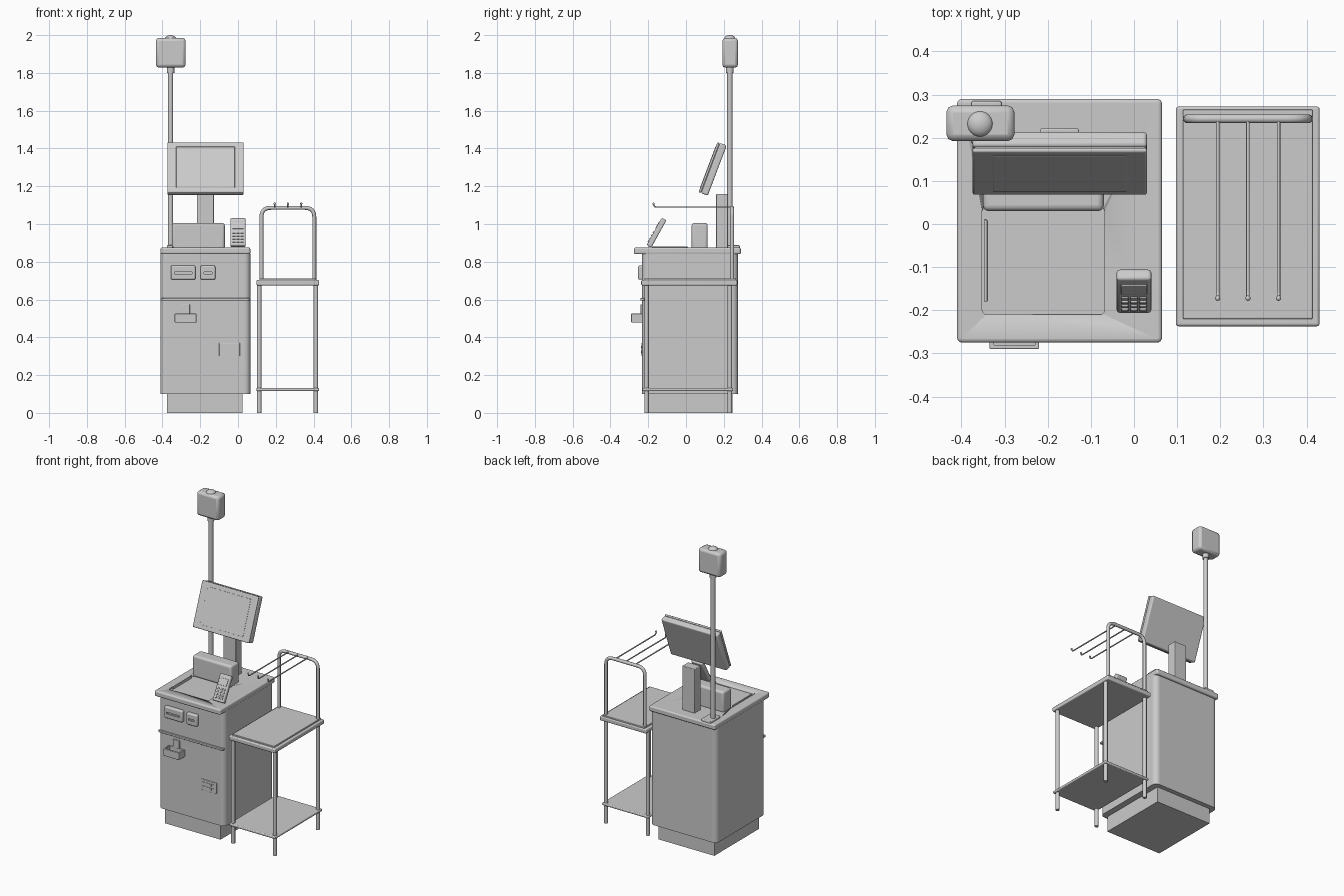
import bpy
from math import radians
from mathutils import Matrix, Vector

if "Cube" in bpy.data.objects:
    bpy.data.objects.remove(bpy.data.objects["Cube"])

grey = bpy.data.materials.new("plain_grey")
grey.use_nodes = True
grey.diffuse_color = (0.6, 0.6, 0.6, 1)
grey.node_tree.nodes["Principled BSDF"].inputs["Base Color"].default_value = (0.6, 0.6, 0.6, 1)


def finish(ob, name):
    ob.name = name
    ob.data.materials.clear()
    ob.data.materials.append(grey)
    return ob


def smooth(ob):
    bpy.ops.object.select_all(action="DESELECT")
    ob.select_set(True)
    bpy.context.view_layer.objects.active = ob
    bpy.ops.object.shade_smooth_by_angle(angle=radians(40))


def box(name, x, y, z, bevel=0.0, upright=0.0, segments=3):
    """Box from (min, max) ranges; 'upright' rounds only the vertical edges."""
    ranges = (x, y, z)
    bpy.ops.mesh.primitive_cube_add(size=1, location=[(a + b) / 2 for a, b in ranges])
    ob = finish(bpy.context.object, name)
    ob.data.transform(Matrix.Diagonal([b - a for a, b in ranges] + [1]))
    if upright:
        weight = ob.data.attributes.new("bevel_weight_edge", "FLOAT", "EDGE")
        for e in ob.data.edges:
            a, b = (ob.data.vertices[i].co for i in e.vertices)
            weight.data[e.index].value = 1.0 if abs(a.z - b.z) > 1e-4 else 0.0
        m = ob.modifiers.new("corners", "BEVEL")
        m.limit_method, m.width, m.segments = "WEIGHT", upright, 5
    if bevel:
        m = ob.modifiers.new("edges", "BEVEL")
        m.limit_method, m.angle_limit = "ANGLE", radians(50)
        m.width, m.segments = bevel, segments
    if bevel or upright:
        smooth(ob)
    return ob


def cylinder(name, x, y, z, radius, sides=20):
    bpy.ops.mesh.primitive_cylinder_add(vertices=sides, radius=radius, depth=z[1] - z[0],
                                        location=(x, y, sum(z) / 2))
    ob = finish(bpy.context.object, name)
    smooth(ob)
    return ob


def ball(name, location, radius, scale=(1, 1, 1)):
    bpy.ops.mesh.primitive_uv_sphere_add(segments=24, ring_count=12, radius=radius, location=location)
    ob = finish(bpy.context.object, name)
    ob.scale = scale
    smooth(ob)
    return ob


def tube(name, points, radius, bend):
    """Round tube along a path with its corners rounded by 'bend'."""
    pts = [Vector(p) for p in points]
    path = [pts[0]]
    for a, p, b in zip(pts, pts[1:], pts[2:]):
        start = p + (a - p).normalized() * bend
        end = p + (b - p).normalized() * bend
        for i in range(7):
            t = i / 6
            path.append(start * (1 - t) ** 2 + p * 2 * t * (1 - t) + end * t * t)
    path.append(pts[-1])
    curve = bpy.data.curves.new(name, "CURVE")
    curve.dimensions = "3D"
    curve.bevel_depth, curve.bevel_resolution, curve.use_fill_caps = radius, 3, True
    spline = curve.splines.new("POLY")
    spline.points.add(len(path) - 1)
    for sp, co in zip(spline.points, path):
        sp.co = (*co, 1)
        sp.radius = 1
    ob = bpy.data.objects.new(name, curve)
    bpy.context.collection.objects.link(ob)
    return finish(ob, name)


def cut(ob, cutter):
    cutter.hide_render = True
    cutter.hide_viewport = True
    m = ob.modifiers.new("cut", "BOOLEAN")
    m.operation, m.object, m.solver = "DIFFERENCE", cutter, "EXACT"


def tilt(parts, pivot, degrees):
    """Lean upright parts back around a pivot."""
    turn = Matrix.Translation(pivot) @ Matrix.Rotation(radians(degrees), 4, "X")
    for ob in parts:
        ob.matrix_world = turn @ Matrix.Translation(ob.location)


# Cabinet
box("plinth", (-0.375, 0.025), (-0.215, 0.245), (0, 0.11))
box("cabinet", (-0.41, 0.065), (-0.232, 0.275), (0.1, 0.845), upright=0.03)
counter = box("countertop", (-0.41, 0.065), (-0.275, 0.29), (0.84, 0.875), 0.008, upright=0.012)
cut(counter, box("tray_cutter", (-0.352, -0.068), (-0.21, 0.04), (0.865, 0.9), upright=0.012))
box("tray_slot", (-0.348, -0.34), (-0.18, 0.01), (0.86, 0.88), 0.002)

# Front fittings
box("front_strip", (-0.405, 0.06), (-0.242, -0.22), (0.594, 0.608), 0.003)
for name, x in (("wide_slot", (-0.355, -0.225)), ("narrow_slot", (-0.198, -0.12))):
    housing = box(name, x, (-0.253, -0.22), (0.705, 0.78), 0.008)
    mouth = (x[0] + 0.018, x[1] - 0.018)
    cut(housing, box(name + "_cutter", mouth, (-0.27, -0.244), (0.735, 0.746)))
holder = box("cup_holder", (-0.335, -0.22), (-0.29, -0.22), (0.478, 0.525), 0.003)
cut(holder, box("cup_cutter", (-0.325, -0.23), (-0.28, -0.235), (0.49, 0.55)))
box("holder_plate", (-0.30, -0.255), (-0.24, -0.225), (0.52, 0.575), 0.003)
box("vent_plate", (-0.1, 0.01), (-0.236, -0.225), (0.3, 0.37), 0.002)
for row in range(2):
    for col in range(4):
        x, z = -0.088 + col * 0.024, 0.315 + row * 0.026
        box("vent_button", (x, x + 0.014), (-0.239, -0.23), (z, z + 0.014))

# Scanner and screen
box("scanner", (-0.35, -0.07), (0.03, 0.115), (0.865, 1.005), 0.014, segments=4)
box("screen_post", (-0.217, -0.128), (0.16, 0.222), (0.87, 1.16), 0.004)
box_x, mid_x = (-0.202, 0.202), -0.172
panel = [box("screen_housing", box_x, (-0.012, 0.026), (-0.142, 0.142), 0.008),
         box("screen_front", box_x, (-0.026, -0.014), (-0.142, 0.142), 0.005),
         box("screen_core", (-0.197, 0.197), (-0.02, 0), (-0.136, 0.136)),
         box("display", (-0.155, 0.155), (-0.0275, -0.02), (-0.115, 0.115), 0.001)]
tilt(panel, (mid_x, 0.141, 1.292), -20.7)

# Card terminal with keys and small display
terminal = [box("terminal", (-0.04, 0.04), (-0.014, 0.014), (-0.083, 0.083), 0.007),
            box("terminal_display", (-0.03, 0.03), (-0.017, -0.01), (0.015, 0.058), 0.002)]
for row in range(4):
    for col in range(3):
        x, z = (col - 1) * 0.021, -0.066 + row * 0.018
        terminal.append(box("key", (x - 0.008, x + 0.008), (-0.018, -0.01), (z, z + 0.011), 0.002))
tilt(terminal, (0, -0.156, 0.954), -29)

# Lamp pole with sign box
px, py = -0.357, 0.232
box("pole_base", (px - 0.02, px + 0.05), (0.185, 0.285), (0.87, 0.888), 0.005)
cylinder("pole", px, py, (0.87, 1.82), 0.014)
cylinder("pole_collar", px, py, (1.8, 1.84), 0.02)
box("sign_box", (-0.435, -0.277), (0.192, 0.275), (1.828, 1.985), 0.016, segments=2)
ball("lamp", (px, py, 1.98), 0.03, (1, 1, 0.67))

# Bagging rack
left, right, front, back = 0.112, 0.412, -0.209, 0.232
for x in (left, right):
    for y in (front, back):
        cylinder("rack_leg", x, y, (0, 0.69), 0.012)
box("lower_shelf", (0.097, 0.43), (-0.232, 0.25), (0.116, 0.132), 0.005)
box("upper_shelf_frame", (0.097, 0.43), (-0.237, 0.272), (0.675, 0.703), 0.006)
box("upper_shelf_panel", (0.113, 0.414), (-0.22, 0.265), (0.69, 0.712), 0.003)
hoop_y, hoop_z = 0.244, 1.086
tube("rack_hoop", [(0.124, hoop_y, 0.69), (0.124, hoop_y, hoop_z),
                   (0.404, hoop_y, hoop_z), (0.404, hoop_y, 0.69)], 0.0105, 0.05)
for x in (0.194, 0.264, 0.335):
    tube("bag_rod", [(x, 0.245, 1.09), (x, -0.168, 1.09), (x, -0.172, 1.108)], 0.004, 0.012)
    ball("rod_tip", (x, -0.172, 1.108), 0.006)
